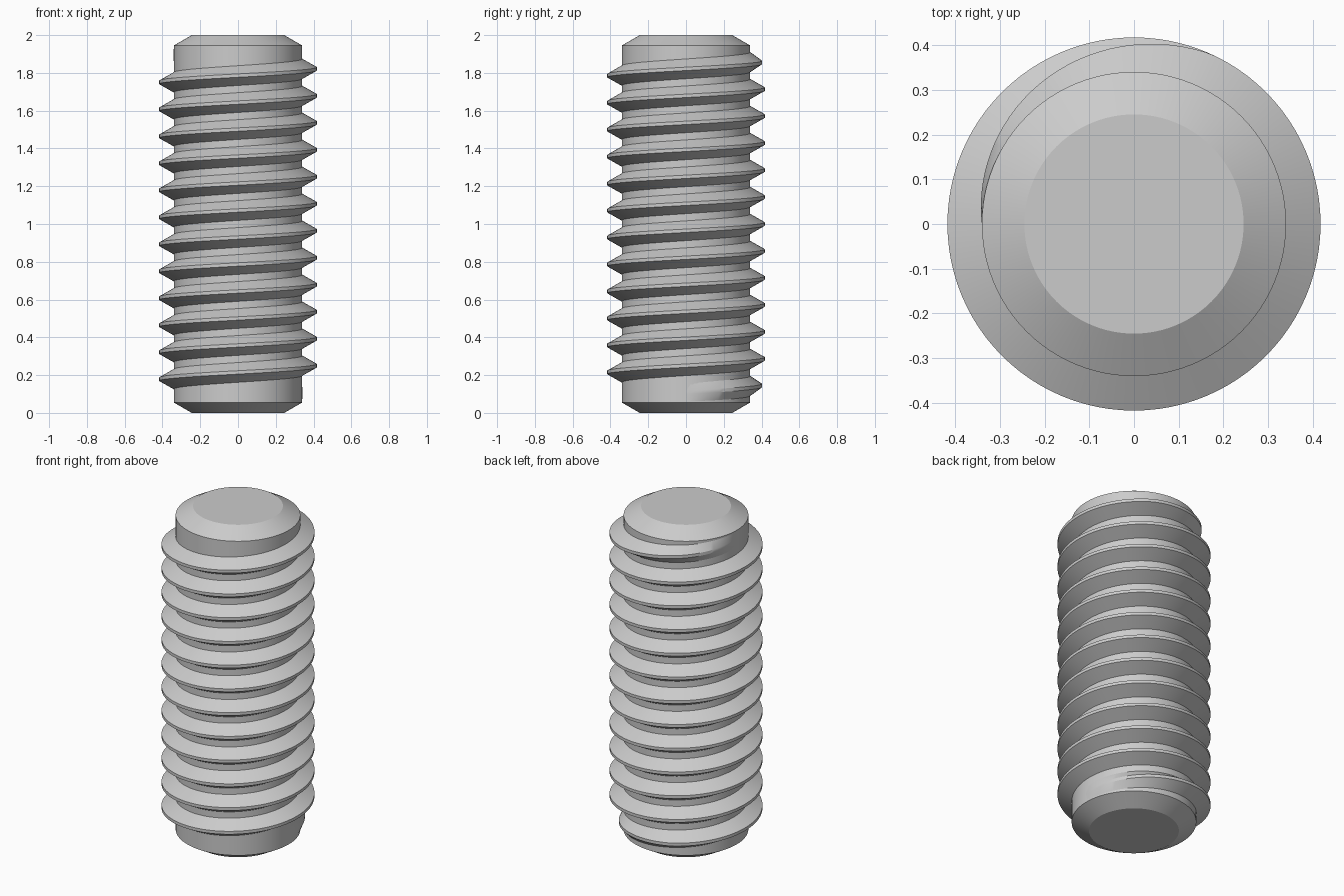
import bpy, bmesh, math

cube = bpy.data.objects.get("Cube")
if cube:
    bpy.data.objects.remove(cube, do_unlink=True)

ROOT, CREST = 0.34, 0.417
PITCH = 1 / 7
TURNS = 12.5
SEGMENTS = 96
FADE = math.radians(114)
START_Z = 1 - TURNS * PITCH / 2

steel = bpy.data.materials.new("grey_steel")
steel.use_nodes = True
steel.diffuse_color = (0.6, 0.6, 0.6, 1)
bsdf = next(n for n in steel.node_tree.nodes if n.type == 'BSDF_PRINCIPLED')
bsdf.inputs["Base Color"].default_value = steel.diffuse_color


def finish(name, bm):
    """Turn the bmesh into a smooth shaded object with sharp edges kept."""
    bmesh.ops.recalc_face_normals(bm, faces=bm.faces)
    mesh = bpy.data.meshes.new(name)
    bm.to_mesh(mesh)
    bm.free()
    mesh.materials.append(steel)
    obj = bpy.data.objects.new(name, mesh)
    bpy.context.collection.objects.link(obj)
    bpy.ops.object.select_all(action='DESELECT')
    obj.select_set(True)
    bpy.context.view_layer.objects.active = obj
    bpy.ops.object.shade_smooth_by_angle(angle=math.radians(25))


def polar(radius, angle, z):
    return (radius * math.cos(angle), radius * math.sin(angle), z)


# Chamfered core: stacked rings with flat ends
bm = bmesh.new()
rings = []
for radius, z in [(0.245, 0), (ROOT, 0.055), (ROOT, 1.945), (0.245, 2)]:
    rings.append([bm.verts.new(polar(radius, math.tau * i / SEGMENTS, z))
                  for i in range(SEGMENTS)])
for low, high in zip(rings, rings[1:]):
    for i in range(SEGMENTS):
        j = (i + 1) % SEGMENTS
        bm.faces.new((low[i], low[j], high[j], high[i]))
bm.faces.new(rings[0][::-1])
bm.faces.new(rings[-1])
finish("shank", bm)

# Thread: trapezoid swept up a right-handed helix, sinking into the core at both ends
bm = bmesh.new()
end = TURNS * math.tau
steps = int(TURNS * SEGMENTS)
previous = None
for i in range(steps + 1):
    angle = end * i / steps
    z = START_Z + PITCH * angle / math.tau
    height = min(1, angle / FADE, (end - angle) / FADE)
    tip = ROOT + (CREST - ROOT) * height
    section = [bm.verts.new(polar(r, angle, z + dz)) for r, dz in
               [(ROOT - 0.001, -0.053), (tip, -0.009), (tip, 0.009), (ROOT - 0.001, 0.053)]]
    if previous:
        for k in range(3):
            bm.faces.new((previous[k], section[k], section[k + 1], previous[k + 1]))
    previous = section
finish("screw_thread", bm)
